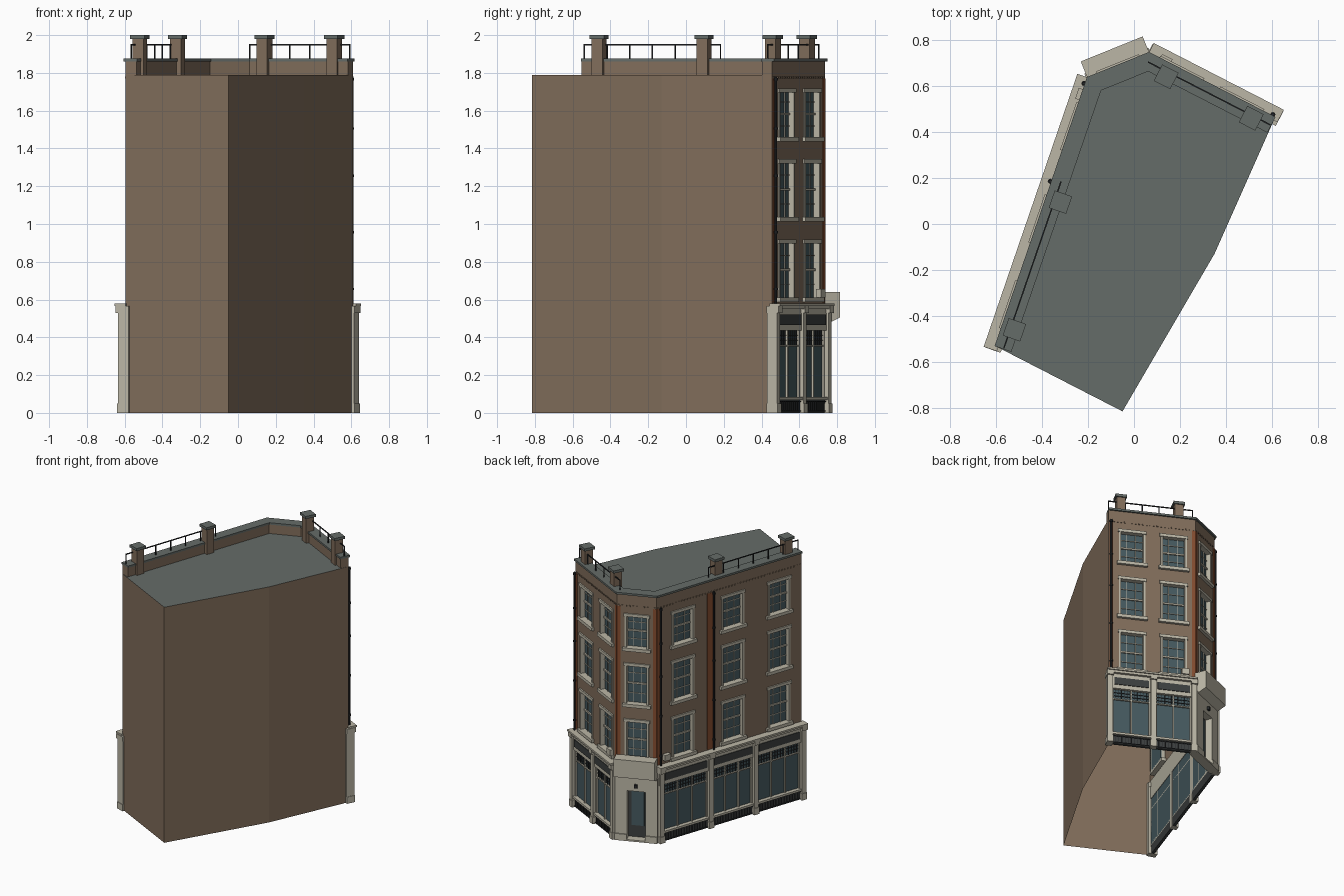
import bpy, bmesh, math
from mathutils import Vector, Matrix

if "Cube" in bpy.data.objects:
    bpy.data.objects.remove(bpy.data.objects["Cube"])

COLORS = {
    "brick": (0.22, 0.155, 0.105), "red_brick": (0.24, 0.075, 0.03),
    "slate": (0.13, 0.15, 0.14), "cream": (0.50, 0.47, 0.38),
    "glass": (0.06, 0.10, 0.115), "iron": (0.02, 0.022, 0.024),
    "sign": (0.045, 0.05, 0.05)}
mats = {}
for k, c in COLORS.items():
    mats[k] = bpy.data.materials.new(k)
    mats[k].diffuse_color = (*c, 1)

parts = {}


def part(name, mat):
    return parts.setdefault(name, (bmesh.new(), mat))[0]


class Wall:
    """Local frame of a wall: u along it, n outward, z up."""
    def __init__(self, a, b):
        self.a, self.b = Vector((*a, 0)), Vector((*b, 0))
        d = self.b - self.a
        self.len = d.length
        self.u = d.normalized()
        self.n = Vector((self.u.y, -self.u.x, 0))
        if self.n.dot(self.a + self.b) < 0:
            self.n.negate()

    def pt(self, u, n, z):
        return self.a + self.u * u + self.n * n + Vector((0, 0, z))


def box(bm, w, u0, u1, n0, n1, z0, z1):
    prism(bm, [w.pt(u0, n0, z0), w.pt(u1, n0, z0), w.pt(u1, n1, z0), w.pt(u0, n1, z0)],
          Vector((0, 0, z1 - z0)))


def prism(bm, pts, vec):
    lo = [bm.verts.new(p) for p in pts]
    hi = [bm.verts.new(p + vec) for p in pts]
    fs = [bm.faces.new(lo), bm.faces.new(hi)]
    for i in range(len(pts)):
        j = (i + 1) % len(pts)
        fs.append(bm.faces.new((lo[i], lo[j], hi[j], hi[i])))
    bmesh.ops.recalc_face_normals(bm, faces=fs)


def quad(bm, pts, n):
    f = bm.faces.new([bm.verts.new(p) for p in pts])
    f.normal_update()
    if f.normal.dot(n) < 0:
        f.normal_flip()


def panel(bm, w, z0, z1, holes=()):
    """Wall face with rectangular openings (u0, u1, z0, z1)."""
    us = sorted({0, w.len, *[v for h in holes for v in h[:2]]})
    zs = sorted({z0, z1, *[v for h in holes for v in h[2:]]})
    for a, b in zip(us, us[1:]):
        for c, d in zip(zs, zs[1:]):
            if not any(h[0] <= a < h[1] and h[2] <= c < h[3] for h in holes):
                quad(bm, [w.pt(a, 0, c), w.pt(b, 0, c), w.pt(b, 0, d), w.pt(a, 0, d)], w.n)


def pipe(bm, p, r, z0, z1):
    bmesh.ops.create_cone(bm, cap_ends=True, segments=8, radius1=r, radius2=r, depth=z1 - z0,
                          matrix=Matrix.Translation((p.x, p.y, (z0 + z1) / 2)))


# Footprint corners
A, B, C, D, E, F = (-.595, -.535), (-.195, .63), (.065, .735), (.61, .455), (.35, -.13), (-.05, -.815)
left, corner, right = Wall(B, A), Wall(B, C), Wall(C, D)
FLOORS = [(.605, .91), (1.03, 1.335), (1.455, 1.71)]
windows = [(left, (.18, .525, .845), .19), (right, (.25, .73), .185), (corner, (.5,), .17)]

# Brick shell, open below, and flat roof
brick = part("brick_walls", "brick")
for a, b in ((D, E), (E, F), (F, A)):
    panel(brick, Wall(a, b), 0, 1.79)
for w, cs, wid in windows:
    panel(brick, w, .53, 1.79, [(c * w.len - wid / 2, c * w.len + wid / 2, z0, z1)
                                for c in cs for z0, z1 in FLOORS])
quad(part("flat_roof", "slate"), [Vector((*p, 1.79)) for p in (A, B, C, D, E, F)], Vector((0, 0, 1)))


# Parapet and coping swept along the three street walls with mitred corners
def ring(n):
    out = [left.pt(left.len, n, 0)]
    for w1, w2, p in ((left, corner, B), (corner, right, C)):
        m = (w1.n + w2.n).normalized()
        out.append(Vector((*p, 0)) + m * n / m.dot(w1.n))
    return out + [right.pt(right.len, n, 0)]


def sweep(bm, n0, n1, z0, z1):
    pts = ring(n0) + ring(n1)[::-1]
    prism(bm, [p + Vector((0, 0, z0)) for p in pts], Vector((0, 0, z1 - z0)))


sweep(part("parapet", "brick"), -.06, 0, 1.79, 1.86)
sweep(part("parapet_coping", "slate"), -.065, .012, 1.86, 1.875)

# Sash windows
for w, cs, wid in windows:
    for c in cs:
        a, b = c * w.len - wid / 2, c * w.len + wid / 2
        for z0, z1 in FLOORS:
            box(part("window_glass", "glass"), w, a, b, -.034, -.028, z0, z1)
            fr = part("window_surrounds", "cream")
            for x in (a, b - .014):
                box(fr, w, x, x + .014, -.034, .006, z0, z1)
            box(fr, w, a - .008, b + .008, -.034, .01, z1 - .014, z1 + .008)
            box(fr, w, a - .015, b + .015, -.034, .02, z0 - .018, z0 + .006)
            bars = part("window_bars", "cream")
            for i in (1, 2):
                x = a + (b - a) * i / 3
                box(bars, w, x - .002, x + .002, -.03, -.022, z0, z1)
            for i in (1, 2, 3):
                z, h = z0 + (z1 - z0) * i / 4, .006 if i == 2 else .002
                box(bars, w, a, b, -.03, -.018 if i == 2 else -.022, z - h, z + h)

# Red brick strips and dentil course
red = part("red_brick_strips", "red_brick")
for w, us in ((left, (.0, .43)), (right, (.0, right.len - .03)), (corner, (.0, corner.len - .025))):
    for u in us:
        box(red, w, u, u + (.045 if u == .43 else .025), -.005, .004, .585, 1.77)
den = part("dentil_course", "brick")
for w in (left, corner, right):
    k = int(w.len / .025)
    for i in range(k):
        box(den, w, w.len * (i + .3) / k, w.len * (i + .7) / k, -.002, .005, 1.77, 1.78)

# Downpipes with collars
dp = part("downpipes", "iron")
for w, u in ((left, .025), (left, .475), (right, right.len - .015)):
    p = w.pt(u, .016, 0)
    pipe(dp, p, .007, .58, 1.78)
    for z in (.65, .95, 1.25, 1.5, 1.76):
        pipe(dp, p, .011, z, z + .012)

# Roof piers with caps
piers, caps = part("roof_piers", "brick"), part("roof_pier_caps", "slate")
for w, x, y in ((right, .14, .64), (right, .51, .46), (left, -.32, .095), (left, -.52, -.46)):
    d = Vector((x, y, 0)) - w.a
    u, n = d.dot(w.u), d.dot(w.n)
    box(piers, w, u - .031, u + .031, n - .031, n + .031, 1.79, 1.98)
    box(caps, w, u - .04, u + .04, n - .04, n + .04, 1.98, 2.0)

# Roof railings
rail = part("roof_railings", "iron")
for w, u0, u1, k in ((left, .46, left.len - .004, 6), (right, .01, right.len - .004, 5)):
    box(rail, w, u0, u1, -.032, -.026, 1.945, 1.952)
    for i in range(k + 1):
        u = u0 + (u1 - u0 - .006) * i / k
        box(rail, w, u, u + .006, -.032, -.026, 1.87, 1.95)

# Shopfronts: piers, glazing, stall risers, fascia and cornice
for w, splits, mull in ((left, (.02, .36, .67, 1), 2), (right, (.03, .5, 1), 1)):
    L = w.len
    cream = part("shopfront_frame", "cream")
    for i, s in enumerate(splits):
        half = .022
        n0 = -.022 if s == 1 else -.005
        box(cream, w, s * L - half, s * L + half - .007, n0, .038, 0, .55)
        box(cream, w, s * L - half - .004, s * L + half - .003, n0, .043, 0, .05)
        box(cream, w, s * L - half - .004, s * L + half - .003, n0, .05, .53, .565)
    box(cream, w, 0, L, -.005, .026, .435, .55)
    box(cream, w, 0, L + .01, -.005, .046, .55, .567)
    box(cream, w, -.005, L + .018, -.005, .056, .567, .58)
    for s, e in zip(splits, splits[1:]):
        a, b = s * L + .015, e * L - .022
        box(part("fascia_panels", "sign"), w, a + .012, b - .012, .02, .031, .465, .52)
        box(part("shop_glass", "glass"), w, a, b, -.002, .004, .075, .435)
        box(part("stall_risers", "sign"), w, a, b, -.002, .018, 0, .07)
        box(cream, w, a, b, -.002, .034, .068, .084)
        box(cream, w, a, b, -.002, .016, .352, .36)
        for j in range(mull + 2):
            x = a + (b - a - .01) * j / (mull + 1)
            box(cream, w, x, x + .01, -.002, .016, .08, .435)
        lat = part("transom_lattice", "iron")
        k = int((b - a) / .022)
        for j in range(1, k):
            x = a + (b - a) * j / k
            box(lat, w, x - .0015, x + .0015, .003, .01, .36, .435)
            box(part("riser_grilles", "iron"), w, x - .0015, x + .0015, .015, .024, .008, .06)
        for z in (.385, .41):
            box(lat, w, a, b, .003, .01, z - .0015, z + .0015)
        for z in (.008, .058):
            box(part("riser_grilles", "iron"), w, a, b, .015, .024, z, z + .004)

# Corner entrance
K = corner.len
ent = part("entrance_surround", "cream")
for a, b in ((-.01, .075), (K - .075, K + .01)):
    box(ent, corner, a, b, -.04, .022, 0, .49)
    box(ent, corner, a, b, -.04, .03, 0, .05)
box(ent, corner, .075, K - .075, -.04, .022, .38, .49)
box(ent, corner, .07, K - .07, -.04, .03, 0, .012)
box(part("door", "sign"), corner, .075, K - .075, -.04, -.03, .012, .38)
box(part("door_glass", "glass"), corner, .095, K - .095, -.035, -.026, .1, .36)
box(part("door_lamp", "iron"), corner, K / 2 - .01, K / 2 + .01, .02, .04, .41, .435)

# Blank projecting board over the entrance
prof = [(0, .47), (.03, .48), (.085, .505), (.085, .64), (0, .64)]
prism(part("entrance_hood", "cream"), [corner.pt(-.005, n, z) for n, z in prof], corner.u * (K + .01))

# Small wall vents beside the corner
for w in (left, right):
    box(part("wall_vents", "cream"), w, .05, .1, 0, .03, .61, .655)

for name, (bm, mat) in parts.items():
    me = bpy.data.meshes.new(name)
    bm.to_mesh(me)
    bm.free()
    me.materials.append(mats[mat])
    bpy.context.collection.objects.link(bpy.data.objects.new(name, me))

for m in bpy.data.materials:
    if m.users and not m.is_grease_pencil:
        m.use_nodes = True
        m.node_tree.nodes["Principled BSDF"].inputs["Base Color"].default_value = m.diffuse_color
